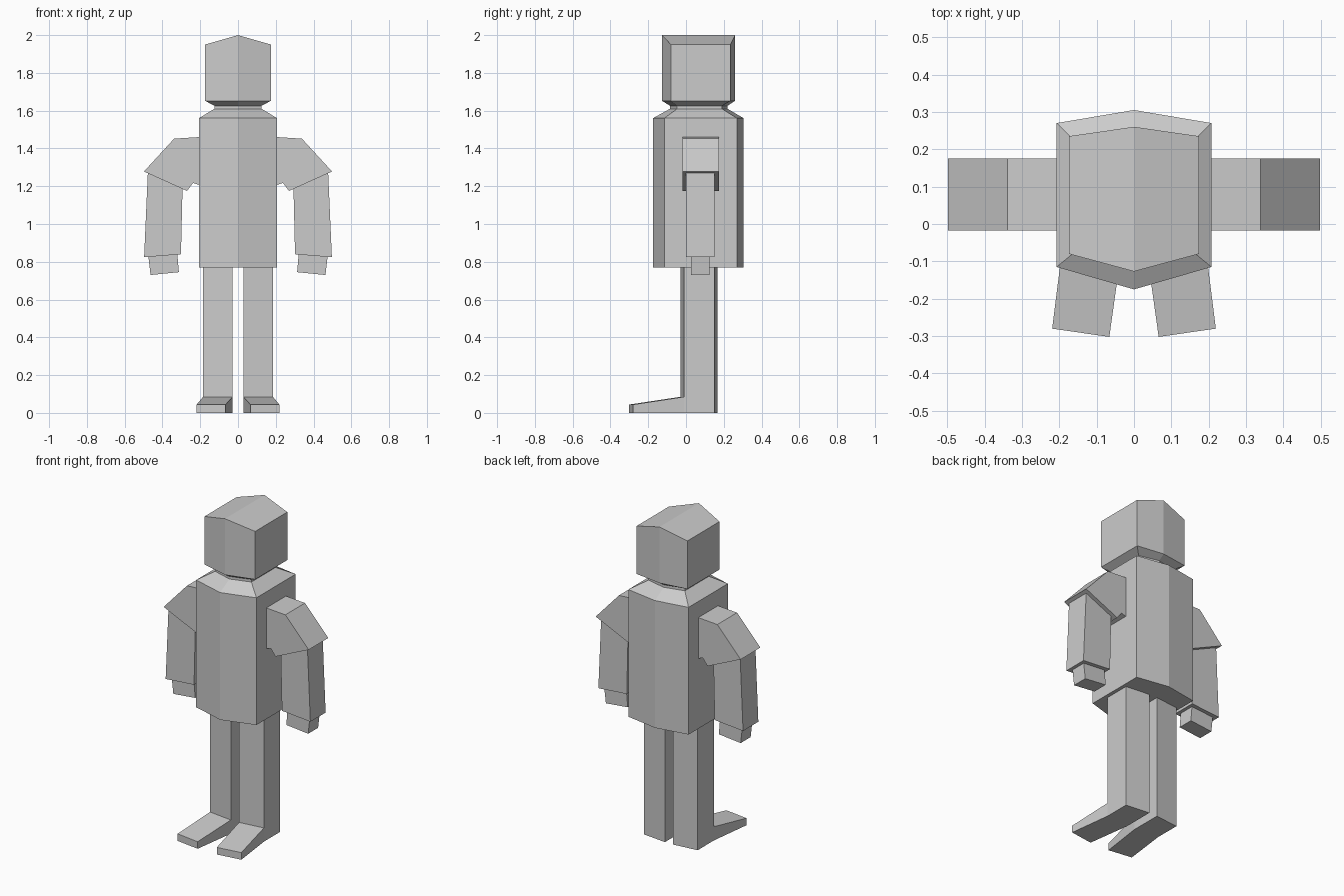
import bpy, bmesh

if "Cube" in bpy.data.objects:
    bpy.data.objects.remove(bpy.data.objects["Cube"])

grey = bpy.data.materials.new("plain_grey")
grey.diffuse_color = (0.6, 0.6, 0.6, 1)
grey.use_nodes = True
grey.node_tree.nodes["Principled BSDF"].inputs["Base Color"].default_value = grey.diffuse_color


def loft(name, rings):
    """Closed solid skinned through rings of equal point count."""
    bm = bmesh.new()
    vs = [[bm.verts.new(p) for p in ring] for ring in rings]
    n = len(rings[0])
    for a, b in zip(vs, vs[1:]):
        for i in range(n):
            j = (i + 1) % n
            bm.faces.new((a[i], a[j], b[j], b[i]))
    bm.faces.new(vs[0][::-1])
    bm.faces.new(vs[-1])
    bmesh.ops.recalc_face_normals(bm, faces=bm.faces)
    mesh = bpy.data.meshes.new(name)
    bm.to_mesh(mesh)
    bm.free()
    mesh.materials.append(grey)
    obj = bpy.data.objects.new(name, mesh)
    bpy.context.collection.objects.link(obj)
    return obj


def hexagon(x, front, back, tip_front, tip_back, z, rise=0):
    """Hexagonal section with points at front and back; rise lifts the ridge."""
    return [(-x, front, z), (0, tip_front, z + rise), (x, front, z),
            (x, back, z), (0, tip_back, z + rise), (-x, back, z)]


def slab(name, profile, y0, y1, side):
    """Profile in x and z, extruded along y."""
    return loft(name, [[(side * x, y, z) for x, z in profile] for y in (y0, y1)])


# Torso with sloped shoulders and neck
loft("torso", [
    hexagon(0.207, -0.115, 0.27, -0.175, 0.305, 0.77),
    hexagon(0.207, -0.115, 0.27, -0.175, 0.305, 1.56),
    hexagon(0.125, -0.047, 0.19, -0.085, 0.22, 1.61),
    hexagon(0.125, -0.047, 0.19, -0.085, 0.22, 1.628)])

# Head with flared jaw and ridged top, the top split along the ridge
head = loft("head", [
    hexagon(0.125, -0.047, 0.19, -0.085, 0.22, 1.626),
    hexagon(0.174, -0.08, 0.235, -0.127, 0.26, 1.652),
    hexagon(0.174, -0.08, 0.235, -0.127, 0.26, 1.95, 0.05)])
bm = bmesh.new()
bm.from_mesh(head.data)
ridge = [v for v in bm.verts if v.co.z > 1.98]
bmesh.ops.connect_verts(bm, verts=ridge)
bm.to_mesh(head.data)
bm.free()

for label, s in (("left", -1), ("right", 1)):
    # Arm: short sleeve, forearm and hand
    slab(label + "_sleeve", [(0.15, 1.465), (0.207, 1.46), (0.338, 1.452), (0.498, 1.278),
                             (0.27, 1.175), (0.238, 1.217), (0.207, 1.207), (0.15, 1.19)],
         -0.018, 0.175, s)
    slab(label + "_forearm", [(0.476, 1.30), (0.497, 0.824), (0.302, 0.84), (0.293, 1.22)],
         0.0, 0.15, s)
    slab(label + "_hand", [(0.477, 0.85), (0.463, 0.73), (0.313, 0.745), (0.323, 0.86)],
         0.027, 0.125, s)
    # Leg, tapering outwards from the inner side
    leg = [(0.185, -0.01), (0.185, 0.15), (0.028, 0.167), (0.028, -0.03)]
    loft(label + "_leg", [[(s * x, y, z) for x, y in leg] for z in (0, 0.78)])
    # Foot, sloping down to the toes and turned out
    sections = [((0.185, -0.01), (0.028, -0.03), 0.085),
                ((0.219, -0.28), (0.066, -0.302), 0.044)]
    loft(label + "_foot", [[(s * a[0], a[1], 0), (s * b[0], b[1], 0),
                            (s * b[0], b[1], h), (s * a[0], a[1], h)]
                           for a, b, h in sections])
